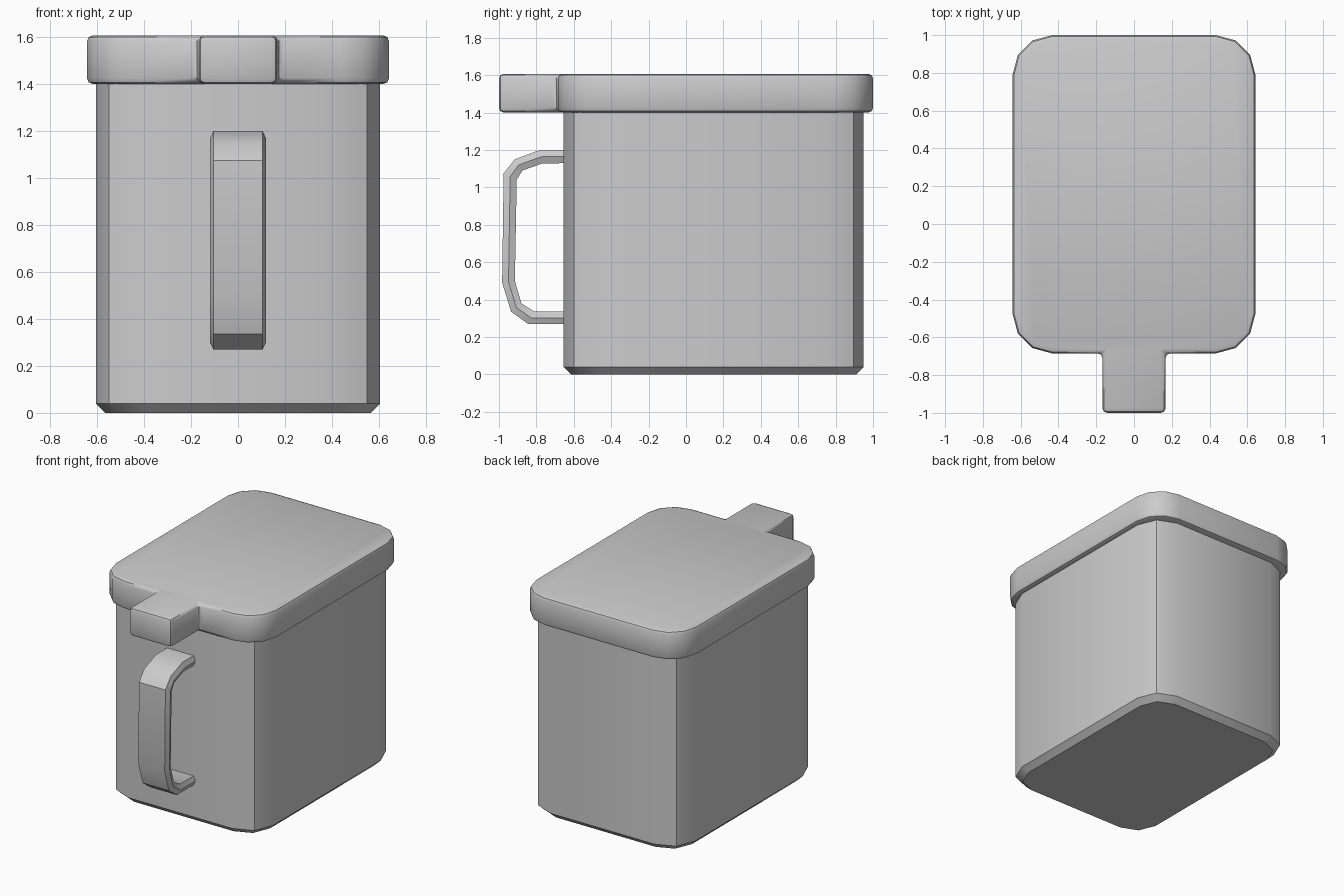
import bpy, bmesh
from math import sin, cos, pi, radians

if "Cube" in bpy.data.objects:
    bpy.data.objects.remove(bpy.data.objects["Cube"])


def rounded_rect(x, y0, y1, r, seg):
    """Outline counter-clockwise, beginning at the front right corner."""
    pts = []
    corners = [(x - r, y0 + r), (x - r, y1 - r), (-x + r, y1 - r), (-x + r, y0 + r)]
    for k, (cx, cy) in enumerate(corners):
        for i in range(seg + 1):
            a = (k - 1) * pi / 2 + i * pi / 2 / seg
            pts.append((cx + r * cos(a), cy + r * sin(a)))
    return pts


def loft(name, rings, bevel=0.0):
    """Skin a list of equal rings, cap both ends, optionally round sharp edges."""
    bm = bmesh.new()
    loops = [[bm.verts.new(p) for p in ring] for ring in rings]
    n = len(loops[0])
    for a, b in zip(loops, loops[1:]):
        for i in range(n):
            j = (i + 1) % n
            bm.faces.new((a[i], a[j], b[j], b[i]))
    bm.faces.new(loops[0][::-1])
    bm.faces.new(loops[-1])
    bmesh.ops.recalc_face_normals(bm, faces=bm.faces)
    if bevel:
        sharp = [e for e in bm.edges if e.calc_face_angle() > radians(35)]
        bmesh.ops.bevel(bm, geom=sharp, offset=bevel, segments=2,
                        profile=0.5, affect='EDGES')
    me = bpy.data.meshes.new(name)
    bm.to_mesh(me)
    bm.free()
    me.shade_smooth()
    me.set_sharp_from_angle(angle=radians(35))
    ob = bpy.data.objects.new(name, me)
    bpy.context.collection.objects.link(ob)
    return ob


# Body with chamfered bottom edge
side = rounded_rect(0.605, -0.655, 0.95, 0.19, 2)
base = rounded_rect(0.565, -0.615, 0.91, 0.17, 2)
loft("body", [[(x, y, 0) for x, y in base],
              [(x, y, 0.04) for x, y in side],
              [(x, y, 1.42) for x, y in side]])

# Lid with front tab
outline = [(-0.167, -0.685), (-0.167, -1), (0.167, -1), (0.167, -0.685)]
outline += rounded_rect(0.643, -0.685, 1.0, 0.21, 3)
loft("lid", [[(x, y, z) for x, y in outline] for z in (1.4, 1.607)], bevel=0.025)

# Strap handle: outer and inner side profiles (y, z) with a pointed side edge
outer = [(-0.62, 1.2), (-0.78, 1.2), (-0.915, 1.15), (-0.975, 1.075),
         (-0.983, 0.49), (-0.935, 0.335), (-0.845, 0.27), (-0.62, 0.27)]
inner = [(-0.62, 1.13), (-0.77, 1.127), (-0.875, 1.09), (-0.905, 1.04),
         (-0.915, 0.5), (-0.88, 0.38), (-0.81, 0.335), (-0.62, 0.335)]
rings = []
for (oy, oz), (iy, iz) in zip(outer, inner):
    my, mz = (oy + iy) / 2, (oz + iz) / 2
    rings.append([(-0.105, oy, oz), (0.105, oy, oz), (0.12, my, mz),
                  (0.105, iy, iz), (-0.105, iy, iz), (-0.12, my, mz)])
loft("handle", rings)
